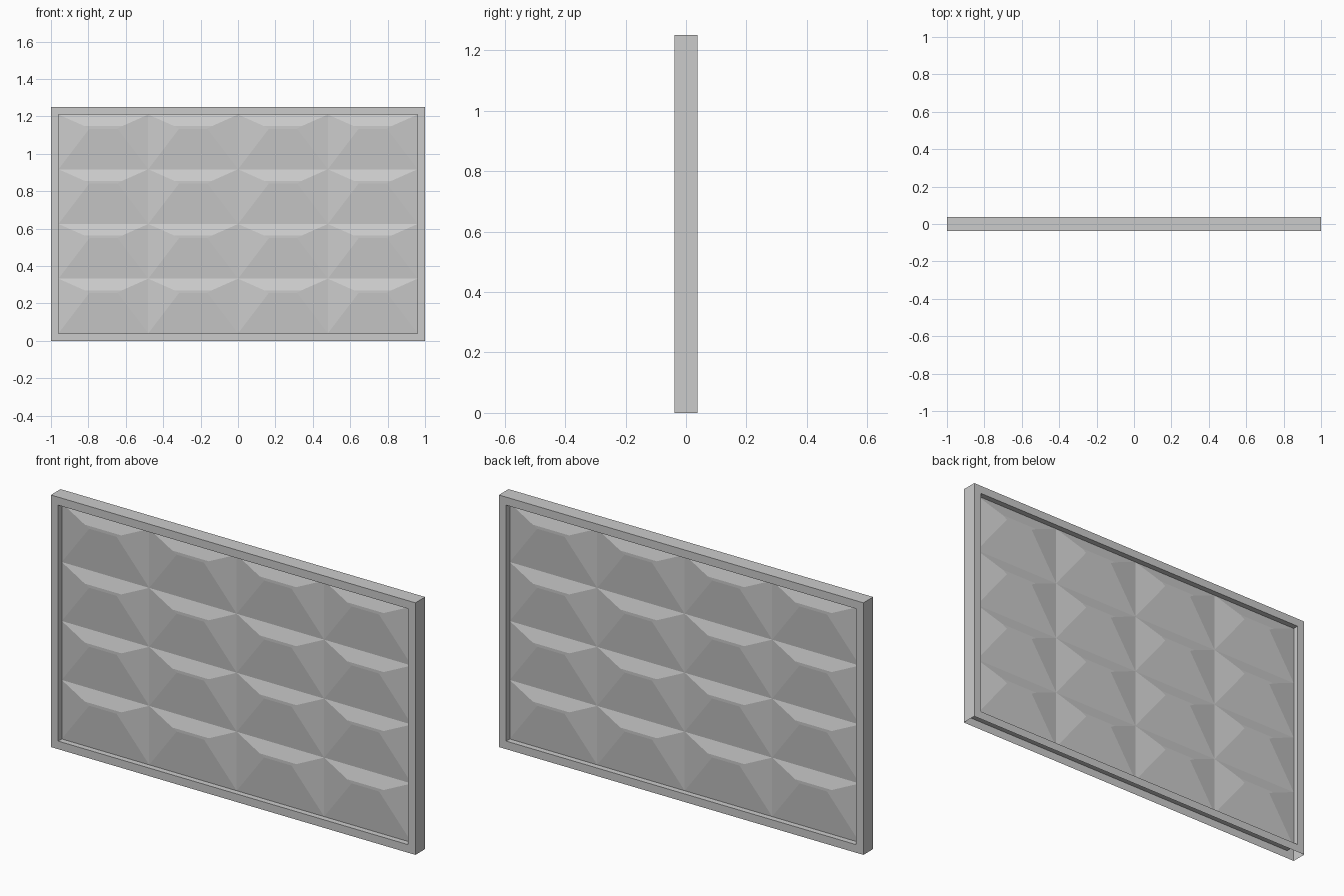
import bpy, bmesh
from math import pi
from mathutils import Matrix

if "Cube" in bpy.data.objects:
    bpy.data.objects.remove(bpy.data.objects["Cube"])

W, H, D = 1.0, 1.25, 0.038      # half width, height, half depth
RIM, BASE, PEAK = 0.04, 0.01, 0.03
COLS, ROWS = 4, 4


def finish(name, bm):
    bmesh.ops.remove_doubles(bm, verts=bm.verts, dist=1e-5)
    me = bpy.data.meshes.new(name)
    bm.to_mesh(me)
    bm.free()
    bpy.context.collection.objects.link(bpy.data.objects.new(name, me))


def add_back(bm):
    # the back repeats the front, turned half a circle about z
    new = bmesh.ops.duplicate(bm, geom=bm.verts[:] + bm.edges[:] + bm.faces[:])
    verts = [g for g in new["geom"] if isinstance(g, bmesh.types.BMVert)]
    bmesh.ops.rotate(bm, verts=verts, cent=(0, 0, 0), matrix=Matrix.Rotation(pi, 3, 'Z'))


def rect(bm, inset, y):
    x, lo, hi = W - inset, inset, H - inset
    return [bm.verts.new(p) for p in ((-x, y, lo), (x, y, lo), (x, y, hi), (-x, y, hi))]


def bridge(bm, a, b, sides=range(4)):
    for i in sides:
        j = (i + 1) % 4
        bm.faces.new((a[i], a[j], b[j], b[i]))


# frame: hollow rim with recessed lips on both sides, open underneath
bm = bmesh.new()
outer = rect(bm, 0, -D)
lip = rect(bm, RIM, -D)
bridge(bm, outer, lip)
bridge(bm, lip, rect(bm, RIM, -BASE))
add_back(bm)
bridge(bm, rect(bm, 0, D), rect(bm, 0, -D), (1, 2, 3))
finish("frame", bm)

# panel: grid of raised facets, each with a narrow flat ridge near its top
bm = bmesh.new()
cw, ch = 2 * (W - RIM) / COLS, (H - 2 * RIM) / ROWS
for c in range(COLS):
    for r in range(ROWS):
        x = -W + RIM + (c + 0.5) * cw
        z = RIM + r * ch
        base = [bm.verts.new(p) for p in (
            (x - cw / 2, -BASE, z), (x + cw / 2, -BASE, z),
            (x + cw / 2, -BASE, z + ch), (x - cw / 2, -BASE, z + ch))]
        ridge = [bm.verts.new(p) for p in (
            (x - 0.075, -PEAK, z + ch - 0.076), (x + 0.075, -PEAK, z + ch - 0.076),
            (x + 0.1, -PEAK, z + ch - 0.062), (x - 0.1, -PEAK, z + ch - 0.062))]
        bridge(bm, base, ridge)
        bm.faces.new(ridge)
add_back(bm)
finish("faceted_panel", bm)
